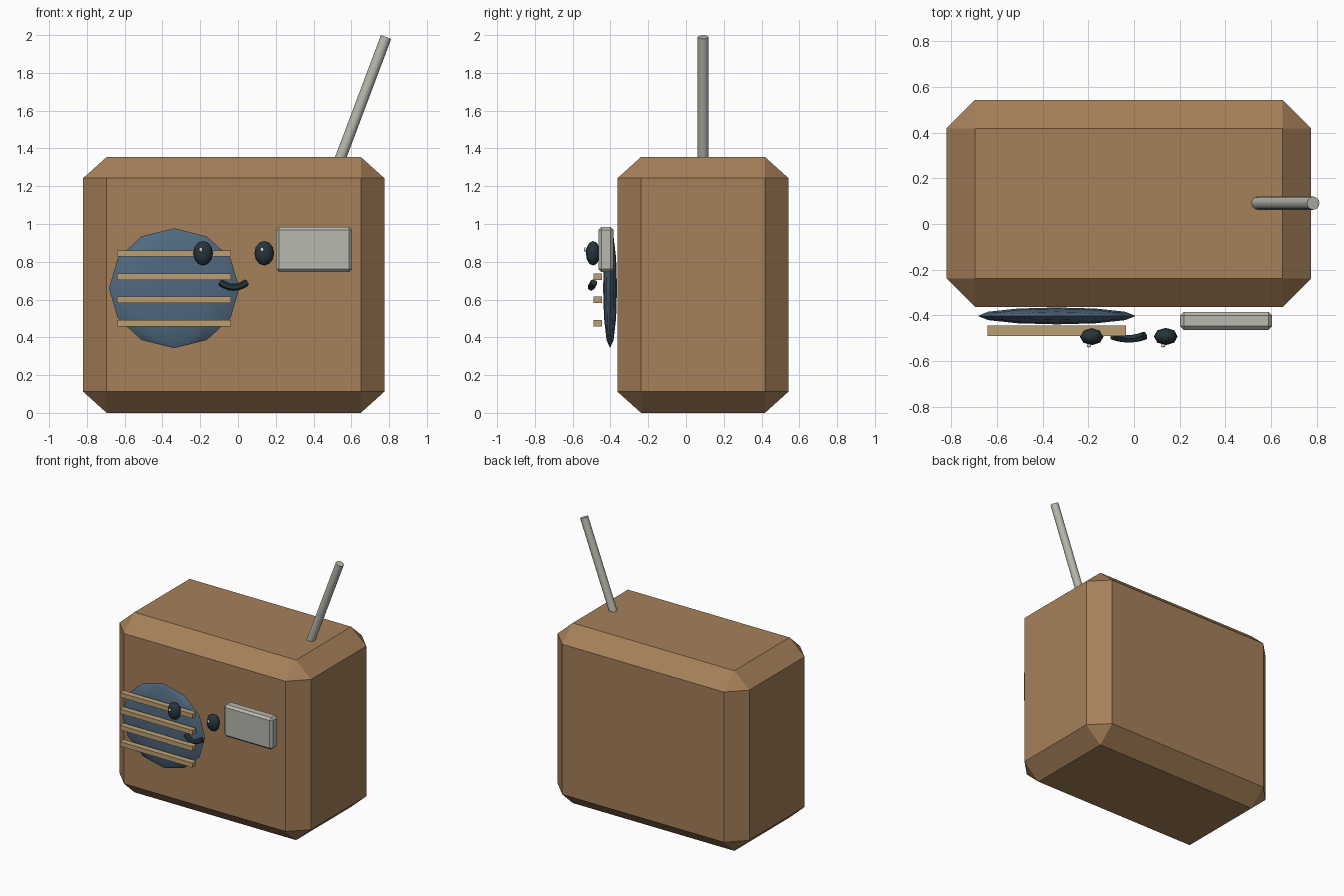
import bpy, bmesh, math
from mathutils import Vector

cube = bpy.data.objects.get("Cube")
if cube:
    bpy.data.objects.remove(cube, do_unlink=True)


def material(name, rgb):
    m = bpy.data.materials.new(name)
    m.use_nodes = True
    m.diffuse_color = (*rgb, 1)
    m.node_tree.nodes["Principled BSDF"].inputs["Base Color"].default_value = (*rgb, 1)
    return m


brown = material("warm brown", (0.38, 0.215, 0.10))
blue = material("slate blue", (0.08, 0.14, 0.21))
tan = material("tan", (0.50, 0.35, 0.17))
grey = material("light grey", (0.48, 0.48, 0.43))
dark = material("dark blue grey", (0.02, 0.035, 0.045))
white = material("white", (0.8, 0.8, 0.8))


def finish(name, bm, mat, smooth=None):
    mesh = bpy.data.meshes.new(name)
    bmesh.ops.recalc_face_normals(bm, faces=bm.faces)
    bm.to_mesh(mesh)
    bm.free()
    mesh.materials.append(mat)
    ob = bpy.data.objects.new(name, mesh)
    bpy.context.collection.objects.link(ob)
    if smooth:
        bpy.ops.object.select_all(action="DESELECT")
        ob.select_set(True)
        bpy.context.view_layer.objects.active = ob
        bpy.ops.object.shade_smooth_by_angle(angle=math.radians(smooth))
    return ob


def box(name, low, high, mat, bevel=0, stretch=1):
    # stretch flattens the bevel vertically
    low, high = Vector(low), Vector(high)
    size = high - low
    bm = bmesh.new()
    bmesh.ops.create_cube(bm, size=1)
    bmesh.ops.scale(bm, vec=(size.x, size.y, size.z / stretch), verts=bm.verts)
    if bevel:
        bmesh.ops.bevel(bm, geom=bm.edges[:], offset=bevel, segments=1,
                        profile=0.5, affect="EDGES")
    bmesh.ops.scale(bm, vec=(1, 1, stretch), verts=bm.verts)
    bmesh.ops.translate(bm, vec=(low + high) / 2, verts=bm.verts)
    return finish(name, bm, mat)


def ball(name, centre, radii, segments, rings, mat):
    bm = bmesh.new()
    bmesh.ops.create_uvsphere(bm, u_segments=segments, v_segments=rings, radius=1)
    bmesh.ops.scale(bm, vec=radii, verts=bm.verts)
    bmesh.ops.translate(bm, vec=centre, verts=bm.verts)
    return finish(name, bm, mat, 60)


def tube(name, points, radius, sides, mat):
    # sweep a ring along a path lying in an upright plane
    bm = bmesh.new()
    pts = [Vector(p) for p in points]
    rings = []
    for i, p in enumerate(pts):
        along = (pts[min(i + 1, len(pts) - 1)] - pts[max(i - 1, 0)]).normalized()
        u = along.cross(Vector((0, 1, 0))).normalized()
        v = along.cross(u)
        turn = [2 * math.pi * k / sides for k in range(sides)]
        rings.append([bm.verts.new(p + radius * (u * math.cos(a) + v * math.sin(a)))
                      for a in turn])
    for a, b in zip(rings, rings[1:]):
        for k in range(sides):
            n = (k + 1) % sides
            bm.faces.new((a[k], a[n], b[n], b[k]))
    bm.faces.new(rings[0])
    bm.faces.new(rings[-1])
    return finish(name, bm, mat, 40)


# Cabinet
box("cabinet", (-0.82, -0.363, 0), (0.775, 0.543, 1.355), brown, 0.125, 0.9)

# Speaker and its grille bars
ball("speaker", (-0.338, -0.402, 0.66), (0.345, 0.037, 0.317), 12, 6, blue)
for i in range(4):
    z = 0.475 + 0.123 * i
    box(f"grille_bar_{i + 1}", (-0.64, -0.49, z - 0.017), (-0.036, -0.445, z + 0.017), tan)

# Display panel
box("display", (0.202, -0.463, 0.745), (0.604, -0.384, 0.985), grey, 0.016)

# Eyes with small glints
for side, x in (("right", -0.185), ("left", 0.139)):
    ball(f"{side}_eye", (x, -0.492, 0.845), (0.052, 0.038, 0.065), 8, 6, dark)
    ball(f"{side}_eye_glint", (x - 0.012, -0.532, 0.864), (0.01, 0.008, 0.012), 8, 6, white)

# Smiling mouth
mouth = []
for i in range(7):
    t = i / 3 - 1
    mouth.append((-0.023 + 0.07 * t, -0.502 + 0.014 * t * t, 0.665 + 0.026 * t * t))
tube("mouth", mouth, 0.019, 6, dark)

# Aerial
tube("aerial", [(0.51, 0.091, 1.262), (0.784, 0.091, 1.99)], 0.029, 12, grey)
